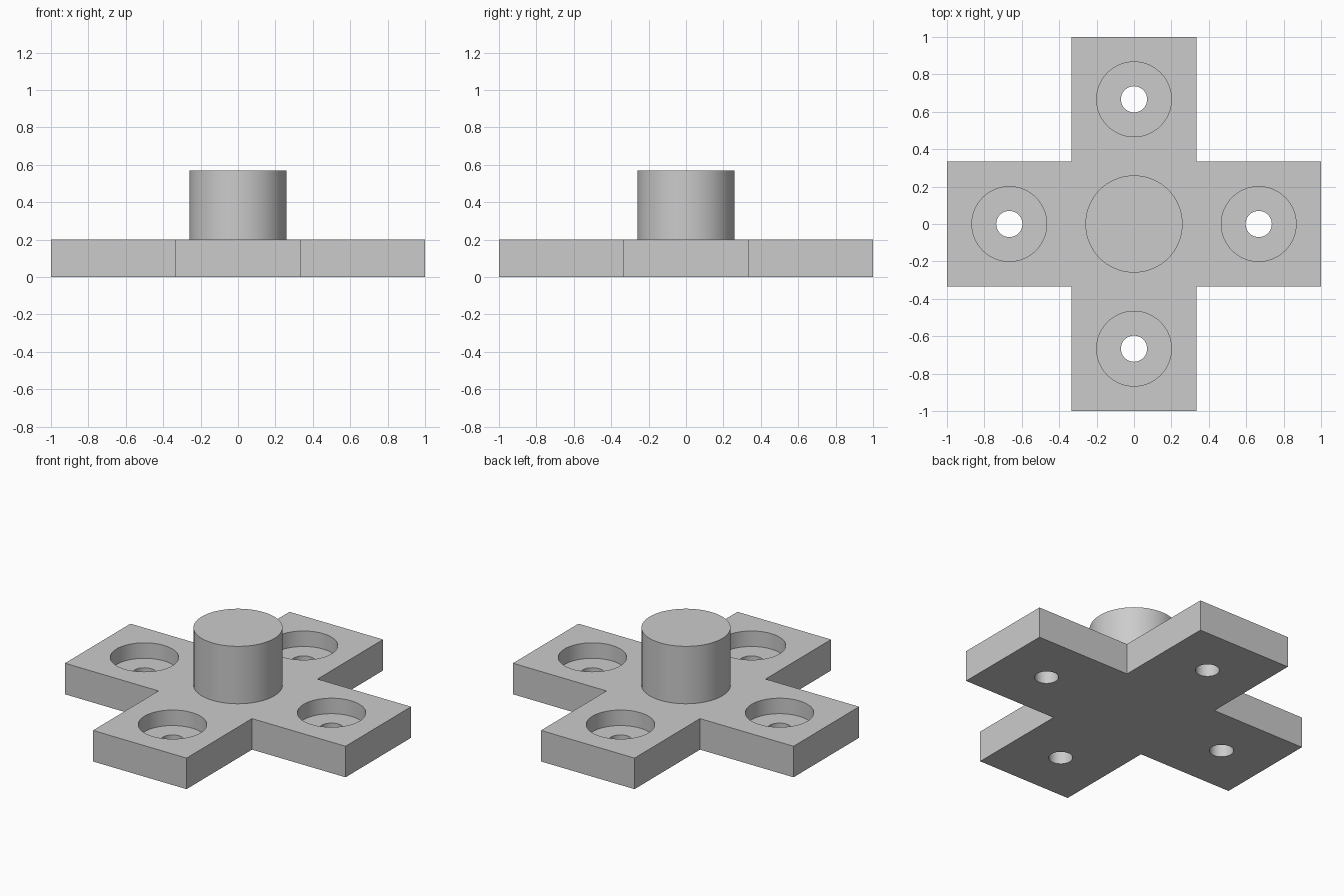
import bpy
import bmesh
import math
from mathutils import Matrix

ARM, HALF = 1.0, 1 / 3           # arm reach and half width
PLATE_TOP, BOSS_TOP = 0.2, 0.57
BOSS_R, BORE_R, HOLE_R = 0.26, 0.2, 0.07
BORE_FLOOR = 0.1
SIDES = 64

cube = bpy.data.objects.get("Cube")
if cube:
    bpy.data.objects.remove(cube, do_unlink=True)

grey = bpy.data.materials.new("plain_grey")
grey.use_nodes = True
colour = (0.6, 0.6, 0.6, 1)
grey.diffuse_color = colour
grey.node_tree.nodes["Principled BSDF"].inputs["Base Color"].default_value = colour


def make_object(name, bm):
    bmesh.ops.recalc_face_normals(bm, faces=bm.faces)
    mesh = bpy.data.meshes.new(name)
    bm.to_mesh(mesh)
    bm.free()
    mesh.materials.append(grey)
    obj = bpy.data.objects.new(name, mesh)
    bpy.context.collection.objects.link(obj)
    return obj


def add_cylinder(bm, x, y, radius, bottom, top):
    bmesh.ops.create_cone(
        bm, cap_ends=True, segments=SIDES, radius1=radius, radius2=radius,
        depth=top - bottom,
        matrix=Matrix.Translation((x, y, (bottom + top) / 2)))


def activate(obj):
    bpy.ops.object.select_all(action="DESELECT")
    obj.select_set(True)
    bpy.context.view_layer.objects.active = obj


# Cross plate: three outline points per quarter turn, extruded upwards
bm = bmesh.new()
outline = []
for quarter in range(4):
    turn = Matrix.Rotation(quarter * math.pi / 2, 3, "Z")
    for x, y in ((ARM, -HALF), (ARM, HALF), (HALF, HALF)):
        outline.append(bm.verts.new(turn @ Matrix.Translation((x, y, 0)).translation))
base = bm.faces.new(outline)
extruded = bmesh.ops.extrude_face_region(bm, geom=[base], use_keep_orig=True)
top_verts = [v for v in extruded["geom"] if isinstance(v, bmesh.types.BMVert)]
bmesh.ops.translate(bm, verts=top_verts, vec=(0, 0, PLATE_TOP))
plate = make_object("cross_plate", bm)

# Counterbored holes: wide recess first, then the narrow through hole
for name, radius, bottom in (("recess_cutter", BORE_R, BORE_FLOOR),
                             ("hole_cutter", HOLE_R, -0.1)):
    bm = bmesh.new()
    for quarter in range(4):
        angle = quarter * math.pi / 2
        add_cylinder(bm, 2 * HALF * math.cos(angle), 2 * HALF * math.sin(angle),
                     radius, bottom, PLATE_TOP + 0.1)
    cutter = make_object(name, bm)
    cutter.hide_render = True
    cut = plate.modifiers.new(name, "BOOLEAN")
    cut.operation = "DIFFERENCE"
    cut.solver = "EXACT"
    cut.object = cutter
    activate(plate)
    bpy.ops.object.modifier_apply(modifier=cut.name)
    bpy.data.objects.remove(cutter, do_unlink=True)

# Central boss
bm = bmesh.new()
add_cylinder(bm, 0, 0, BOSS_R, PLATE_TOP - 0.01, BOSS_TOP)
boss = make_object("center_boss", bm)

# Smooth round walls, sharp rims
for obj in (plate, boss):
    activate(obj)
    bpy.ops.object.shade_smooth_by_angle(angle=math.radians(30))
